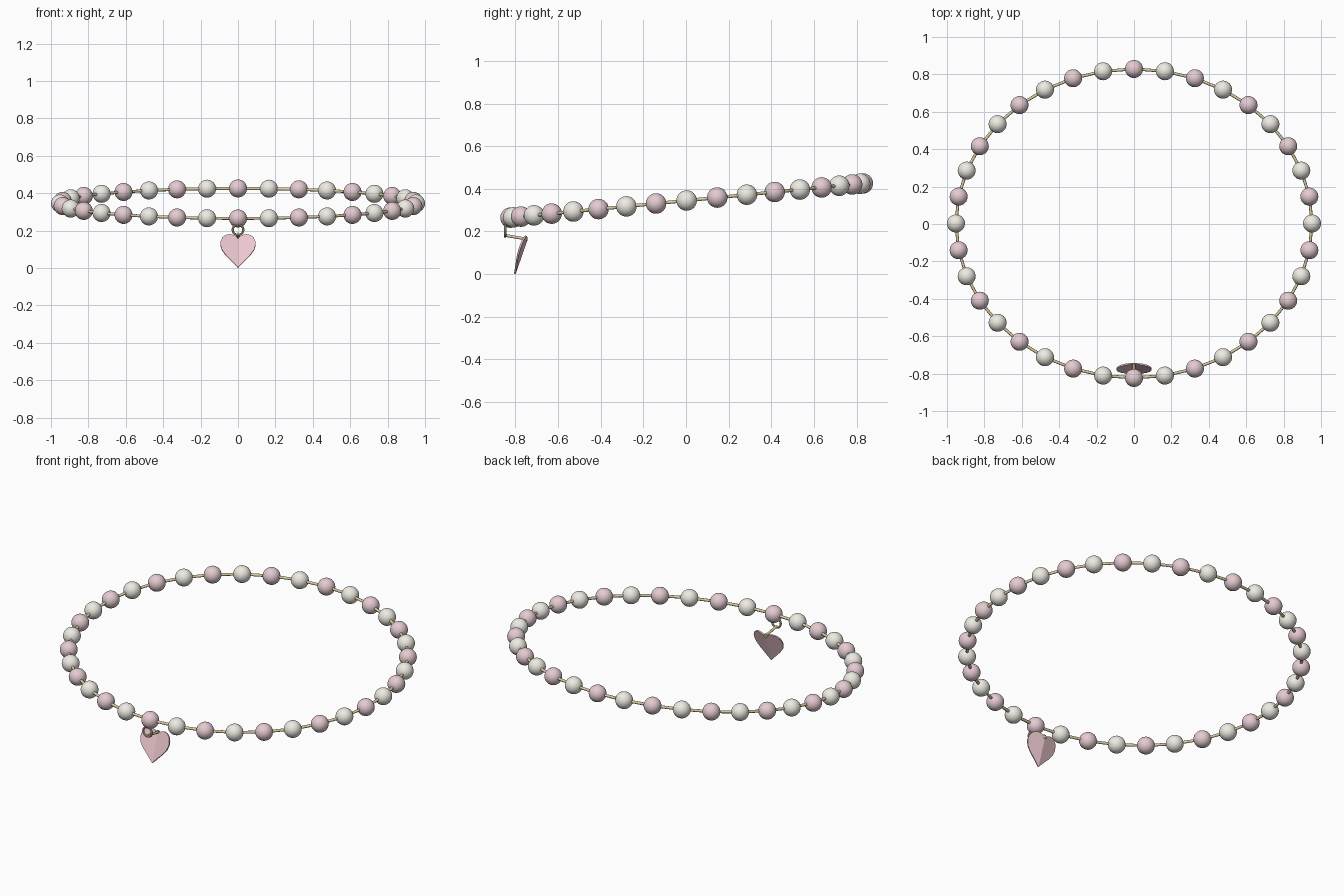
import bpy, bmesh, math
from mathutils import Vector

if "Cube" in bpy.data.objects:
    bpy.data.objects.remove(bpy.data.objects["Cube"])

def material(name, rgb):
    m = bpy.data.materials.new(name)
    m.diffuse_color = (*rgb, 1)
    m.use_nodes = True
    m.node_tree.nodes["Principled BSDF"].inputs["Base Color"].default_value = m.diffuse_color
    return m

cream = material("cream", (0.85, 0.83, 0.76))
pink = material("pink", (0.78, 0.60, 0.64))
rose = material("rose", (0.85, 0.58, 0.63))
gold = material("gold", (0.70, 0.62, 0.36))

def finish(name, mat):
    ob = bpy.context.object
    ob.name = name
    ob.data.materials.append(mat)
    bpy.ops.object.shade_smooth_by_angle()
    return ob

def wire(name, points, radius, cyclic=False):
    cu = bpy.data.curves.new(name, 'CURVE')
    cu.dimensions = '3D'
    cu.bevel_depth = radius
    cu.bevel_resolution = 3
    cu.use_fill_caps = True
    sp = cu.splines.new('POLY')
    sp.points.add(len(points) - 1)
    for p, co in zip(sp.points, points):
        p.co = (*co, 1)
    sp.use_cyclic_u = cyclic
    cu.materials.append(gold)
    ob = bpy.data.objects.new(name, cu)
    bpy.context.collection.objects.link(ob)
    return ob

# Tilted oval of 36 alternating beads on a cord
N, R = 36, 0.048
path = []
for i in range(N):
    a = 2 * math.pi * i / N
    y = 0.826 * math.sin(a)
    path.append(Vector((0.952 * math.cos(a), y + 0.003, 0.345 + 0.097 * y)))

for i, p in enumerate(path):
    bpy.ops.mesh.primitive_uv_sphere_add(segments=32, ring_count=16, radius=R, location=p)
    finish(f"bead_{i + 1:02d}", pink if i % 2 else cream)
wire("cord", path, 0.008, True)

# Jump ring hanging below the front bead
bpy.ops.mesh.primitive_torus_add(major_segments=32, minor_segments=10,
    major_radius=0.028, minor_radius=0.006,
    location=(0, -0.848, 0.204), rotation=(math.pi / 2, 0, 0))
finish("jump_ring", gold)
wire("jump_ring_stem", [(0, -0.848, 0.26), (0, -0.848, 0.225)], 0.006)

# Connecting pin and the eyelet at the heart
wire("charm_pin", [(0, -0.85, 0.182), (0, -0.745, 0.164)], 0.007)
bpy.ops.mesh.primitive_torus_add(major_segments=20, minor_segments=8,
    major_radius=0.009, minor_radius=0.004,
    location=(0, -0.748, 0.164), rotation=(math.pi / 2, 0, 0))
finish("charm_eyelet", gold)

# Thin heart charm, tilted and creased along the middle
half = [(0, .153), (.008, .164), (.022, .174), (.045, .18), (.068, .175), (.084, .162),
        (.093, .142), (.094, .122), (.086, .096), (.066, .069), (.040, .043),
        (.016, .018), (0, .001)]
bm = bmesh.new()
def heart_point(x, z):
    return bm.verts.new((x, -0.803 + 0.345 * z - 0.2 * abs(x), z))
right = [heart_point(x, z) for x, z in half]
left = [right[0]] + [heart_point(-x, z) for x, z in half[1:-1]] + [right[-1]]
bm.faces.new(right[::-1])
bm.faces.new(left)
bmesh.ops.recalc_face_normals(bm, faces=bm.faces)
me = bpy.data.meshes.new("heart_charm")
bm.to_mesh(me)
bm.free()
me.materials.append(rose)
heart = bpy.data.objects.new("heart_charm", me)
bpy.context.collection.objects.link(heart)
sol = heart.modifiers.new("thickness", 'SOLIDIFY')
sol.thickness = 0.008
sol.offset = 0
